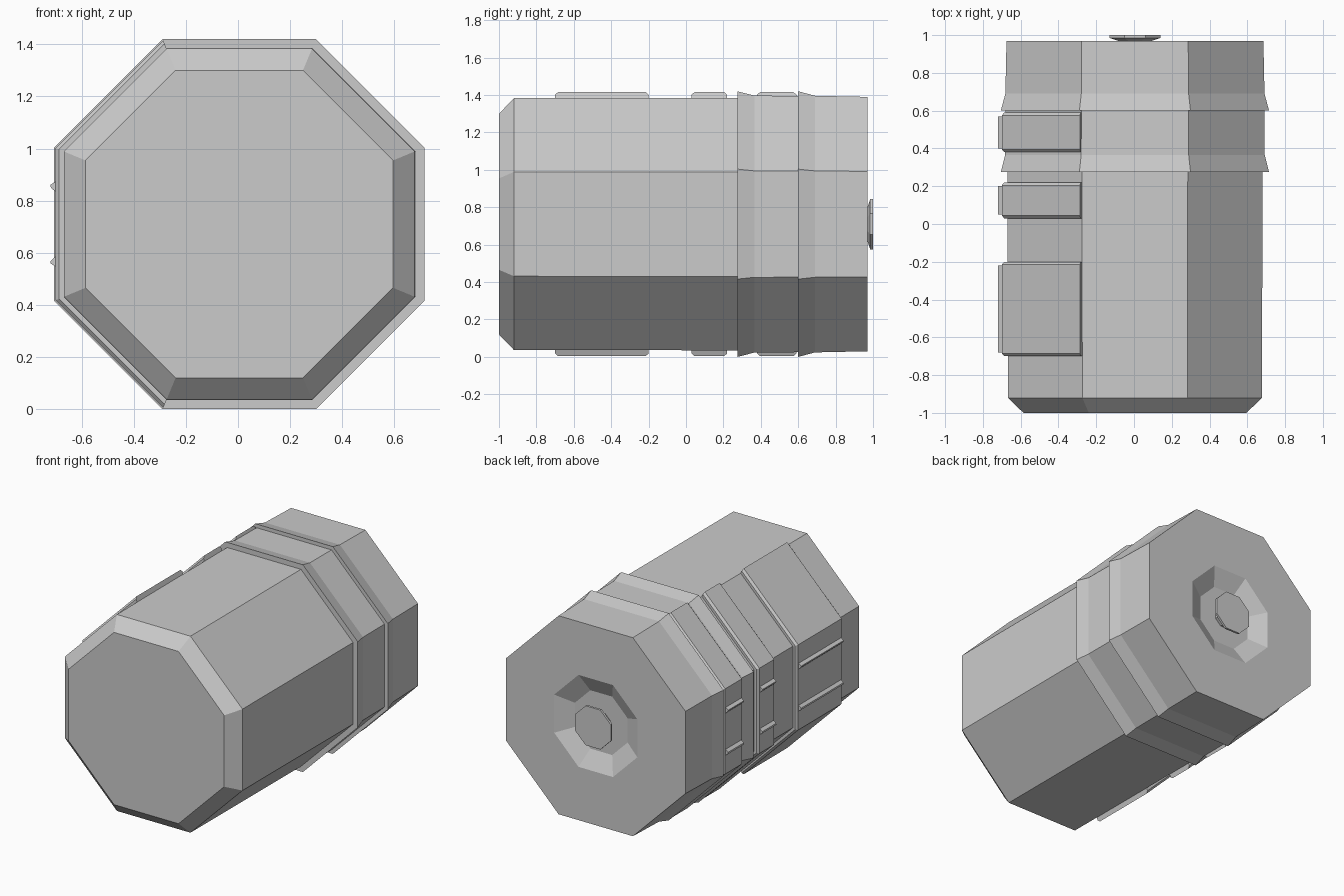
import bpy, bmesh
from math import cos, sin, radians

CX, CZ = 0.005, 0.71

old = bpy.data.objects.get("Cube")
if old:
    bpy.data.objects.remove(old, do_unlink=True)

grey = bpy.data.materials.new("light_grey")
grey.use_nodes = True
color = (0.6, 0.6, 0.6, 1)
grey.diffuse_color = color
grey.node_tree.nodes["Principled BSDF"].inputs["Base Color"].default_value = color


def arc(apothem, first=0, count=8):
    """Corner points (x, z) of an octagon with flat top and sides."""
    r = apothem / cos(radians(22.5))
    angles = [radians(22.5 + 45 * (first + i)) for i in range(count)]
    return [(CX + r * cos(a), CZ + r * sin(a)) for a in angles]


def loft(name, sections):
    """Skin (y, points) sections into a closed flat-faced solid."""
    bm = bmesh.new()
    loops = [[bm.verts.new((x, y, z)) for x, z in pts] for y, pts in sections]
    n = len(loops[0])
    for a, b in zip(loops, loops[1:]):
        for i in range(n):
            j = (i + 1) % n
            bm.faces.new((a[i], a[j], b[j], b[i]))
    bm.faces.new(loops[0])
    bm.faces.new(loops[-1])
    bmesh.ops.recalc_face_normals(bm, faces=bm.faces)
    mesh = bpy.data.meshes.new(name)
    bm.to_mesh(mesh)
    bm.free()
    mesh.materials.append(grey)
    obj = bpy.data.objects.new(name, mesh)
    bpy.context.collection.objects.link(obj)
    return obj


# Barrel with chamfered front, two stepped collars and a dished back
profile = [(-1, 0.59), (-0.92, 0.673), (0.275, 0.675), (0.275, 0.71),
           (0.365, 0.687), (0.6, 0.685), (0.6, 0.71), (0.69, 0.686),
           (0.97, 0.68), (0.97, 0.315), (0.91, 0.2)]
loft("barrel", [(y, arc(a)) for y, a in profile])

# Button on a flared stem in the dish
button = [(0.905, 0.07), (0.967, 0.08), (0.985, 0.135), (1.0, 0.135), (1.0, 0.125)]
loft("back_button", [(y, arc(a)) for y, a in button])


def band(apothem):
    """Cross-section wrapping the three right-hand faces."""
    return arc(apothem, 2, 4) + arc(0.66, 2, 4)[::-1]


# Raised panels, each with two small ridges on the side face
for name, y0, y1 in (("front", -0.7, -0.2), ("middle", 0.03, 0.22), ("rear", 0.38, 0.59)):
    loft(name + "_panel", [(y0, band(0.692)), (y0 + 0.015, band(0.705)),
                           (y1 - 0.015, band(0.705)), (y1, band(0.692))])
    for side, s in (("upper", 1), ("lower", -1)):
        ridge = [(x, CZ + s * d) for x, d in
                 ((-0.69, 0.17), (-0.72, 0.15), (-0.718, 0.14), (-0.69, 0.115))]
        loft(f"{name}_{side}_ridge", [(y0 + 0.02, ridge), (y1 - 0.02, ridge)])
